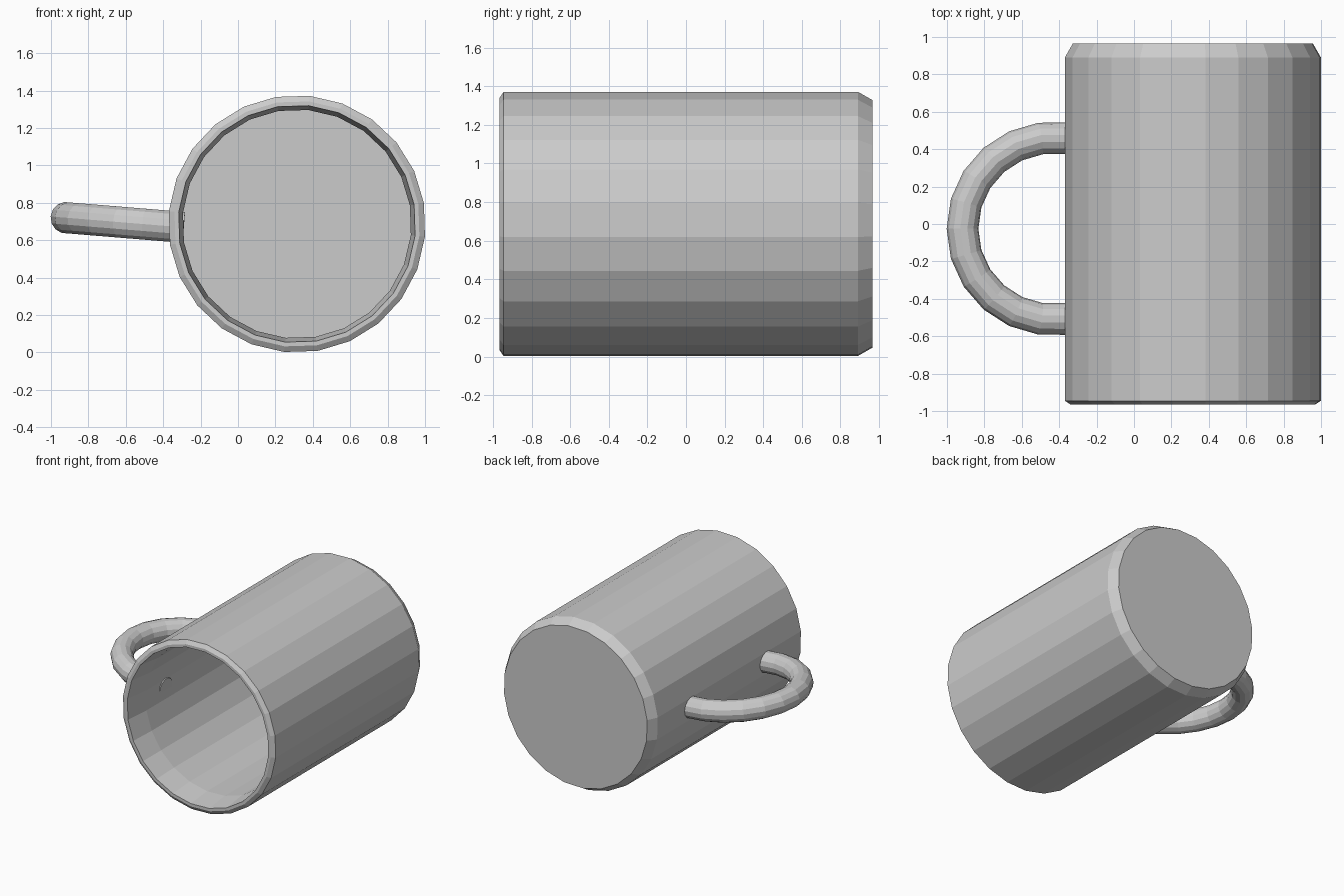
import bpy, bmesh
from math import sin, cos, pi, radians

if "Cube" in bpy.data.objects:
    bpy.data.objects.remove(bpy.data.objects["Cube"])

CX, CZ, SIDES = 0.315, 0.687, 24

# Mug body: profile (radius, y) lathed around the y axis, outside then inside
profile = [(0.645, 0.965), (0.688, 0.89), (0.688, -0.945), (0.658, -0.965),
           (0.635, -0.965), (0.612, -0.76), (0.612, 0.885)]
bm = bmesh.new()
rings = []
for r, y in profile:
    ring = []
    for i in range(SIDES):
        a = radians(9.3) + 2 * pi * i / SIDES
        ring.append(bm.verts.new((CX + r * cos(a), y, CZ + r * sin(a))))
    rings.append(ring)
for a, b in zip(rings, rings[1:]):
    for i in range(SIDES):
        j = (i + 1) % SIDES
        bm.faces.new((a[i], a[j], b[j], b[i]))
bm.faces.new(rings[0])     # outer base
bm.faces.new(rings[-1])    # inner floor
bmesh.ops.recalc_face_normals(bm, faces=bm.faces)
mesh = bpy.data.meshes.new("mug_body")
bm.to_mesh(mesh)
bm.free()
bpy.context.collection.objects.link(bpy.data.objects.new("mug_body", mesh))

# Handle: round tube along a half circle, slightly tilted, ends in the wall
HX, HY, HR = -0.43, -0.025, 0.487
path = [(-0.29, HY + HR - 0.004)]
for k in range(-5, 6):
    a = pi + k * pi / 11
    path.append((HX + HR * cos(a), HY - HR * sin(pi - a) * -1 * -1))
path.append((-0.29, HY - HR + 0.004))
# order the arc from the back end to the front end
path[1:-1] = sorted(path[1:-1], key=lambda p: -p[1])

curve = bpy.data.curves.new("handle", 'CURVE')
curve.dimensions = '3D'
curve.bevel_depth = 0.085
curve.bevel_resolution = 5
curve.use_fill_caps = True
spline = curve.splines.new('POLY')
spline.points.add(len(path) - 1)
for p, (x, y) in zip(spline.points, path):
    p.co = (x, y, 0.675 - (x + 0.37) * 0.082, 1)
spline.use_smooth = False
bpy.context.collection.objects.link(bpy.data.objects.new("handle", curve))
